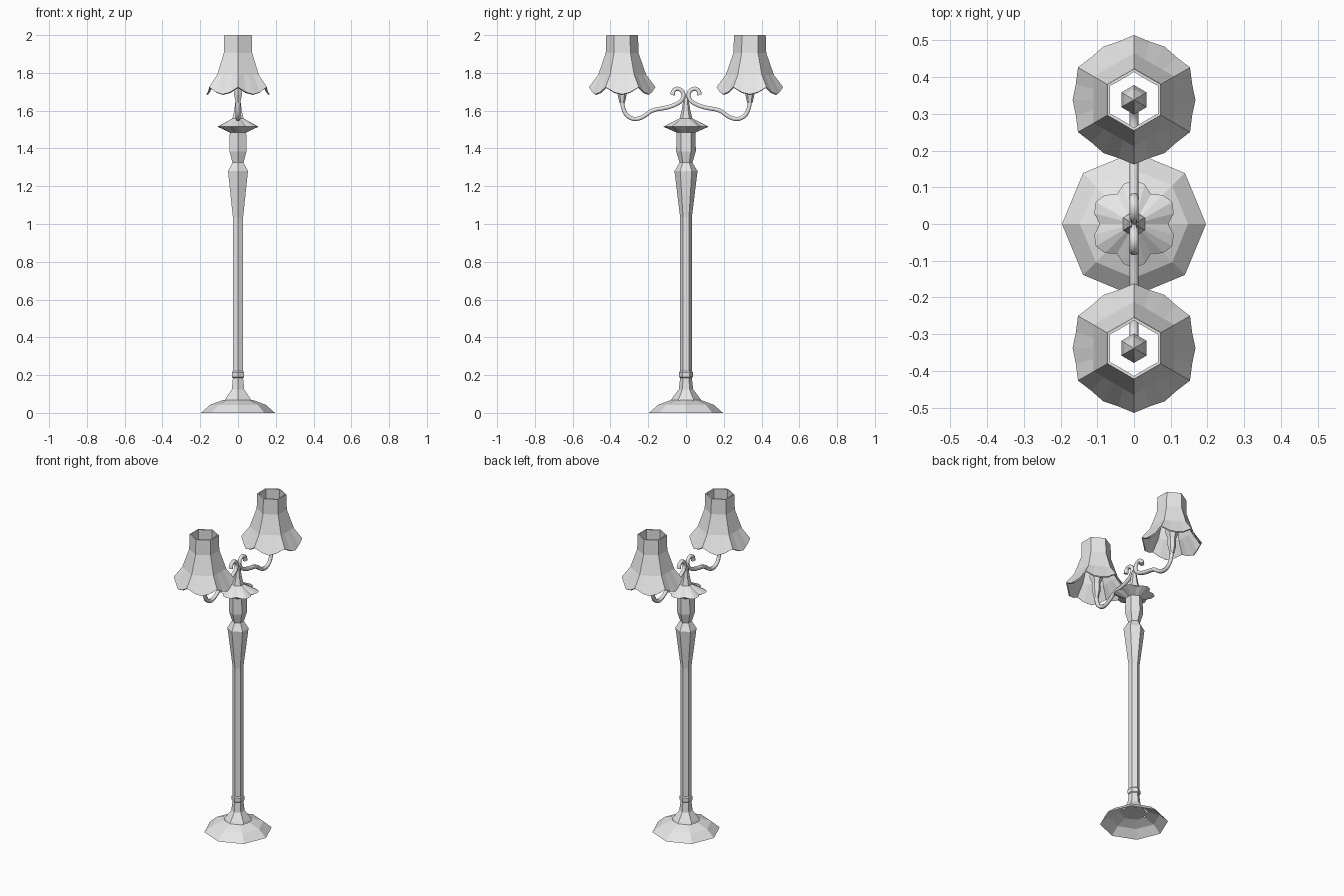
import bpy
import math
from math import radians, cos, sin

cube = bpy.data.objects.get("Cube")
if cube:
    bpy.data.objects.remove(cube, do_unlink=True)

grey = bpy.data.materials.new("plain_grey")
grey.use_nodes = True
tone = (0.8, 0.8, 0.8, 1.0)
grey.diffuse_color = tone
grey.node_tree.nodes["Principled BSDF"].inputs["Base Color"].default_value = tone


def add_mesh(name, verts, faces, y=0.0):
    mesh = bpy.data.meshes.new(name)
    mesh.from_pydata(verts, [], faces)
    mesh.materials.append(grey)
    obj = bpy.data.objects.new(name, mesh)
    obj.location.y = y
    bpy.context.collection.objects.link(obj)
    return obj


def loft(name, rings, sides, start=0.0, y=0.0, cap_low=False, cap_top=False):
    """Skin stacked rings; a ring is (radius, z) or a function of the angle."""
    verts, faces = [], []
    for ring in rings:
        for i in range(sides):
            a = start + 360 * i / sides
            r, z = ring(a) if callable(ring) else ring
            verts.append((r * cos(radians(a)), r * sin(radians(a)), z))
    for k in range(len(rings) - 1):
        for i in range(sides):
            j = (i + 1) % sides
            lo, hi = k * sides, (k + 1) * sides
            faces.append((lo + i, lo + j, hi + j, hi + i))
    if cap_low:
        faces.append(tuple(reversed(range(sides))))
    if cap_top:
        faces.append(tuple(range(len(verts) - sides, len(verts))))
    return add_mesh(name, verts, faces, y)


def from_panel(a):
    """Angle measured from the middle of the nearest of six panels."""
    return (a + 30) % 60 - 30


def hex_ring(radius, z):
    return lambda a: (radius * cos(radians(30)) / cos(radians(from_panel(a))), z)


# Octagonal dome foot, open underneath
loft("base", [(0.196, 0), (0.147, 0.043), (0.08, 0.068)], 8)

# Six-sided turned column
loft("column", [(0.082, 0.065), (0.072, 0.08), (0.038, 0.125), (0.031, 0.185),
                (0.037, 0.19), (0.037, 0.215), (0.031, 0.222), (0.031, 1.035),
                (0.061, 1.28), (0.034, 1.325), (0.052, 1.385), (0.05, 1.5)],
     6, start=30, cap_low=True, cap_top=True)


# Petal-edged drip plate below the arms
def petal_edge(a):
    c = abs(from_panel(a))
    return (0.093 if c < 1 else 0.112 if c < 16 else 0.12), 1.515


loft("petal_plate", [hex_ring(0.05, 1.484), petal_edge, hex_ring(0.035, 1.558)],
     24, cap_low=True, cap_top=True)

# Small spire between the arms
loft("spire", [(0.035, 1.555), (0.023, 1.6), (0.014, 1.66), (0.003, 1.68)],
     6, start=30, cap_top=True)


# Scalloped shade rim: ribs are raised, panel middles hang lower
def scallop(a):
    c = abs(from_panel(a))
    if c < 1:
        return 0.167, 1.687
    return (0.164, 1.698) if c < 16 else (0.176, 1.725)


arm_path = [(0.338, 1.66), (0.333, 1.615), (0.307, 1.57), (0.265, 1.556),
            (0.22, 1.572), (0.18, 1.6), (0.1, 1.617), (0.045, 1.638),
            (0.018, 1.663), (0.015, 1.693), (0.037, 1.715), (0.063, 1.709),
            (0.072, 1.683)]

for label, side in (("front", -1), ("back", 1)):
    y = 0.338 * side

    # Curled arm
    curve = bpy.data.curves.new(label + "_arm", "CURVE")
    curve.dimensions = "3D"
    curve.bevel_depth = 0.0125
    curve.bevel_resolution = 1
    curve.resolution_u = 3
    curve.use_fill_caps = True
    spline = curve.splines.new("BEZIER")
    spline.bezier_points.add(len(arm_path) - 1)
    for point, (py, pz) in zip(spline.bezier_points, arm_path):
        point.co = (0, py * side, pz)
        point.handle_left_type = point.handle_right_type = "AUTO"
    spline.bezier_points[-1].radius = 1.15
    curve.materials.append(grey)
    arm = bpy.data.objects.new(label + "_arm", curve)
    bpy.context.collection.objects.link(arm)

    # Socket and pointed bulb
    loft(label + "_socket", [(0.014, 1.64), (0.024, 1.685), (0.026, 1.73)],
         6, start=30, y=y, cap_low=True, cap_top=True)
    loft(label + "_bulb", [(0.022, 1.73), (0.04, 1.775), (0.03, 1.83), (0.002, 1.89)],
         6, start=30, y=y, cap_low=True, cap_top=True)

    # Six-panel flared shade
    shade = loft(label + "_shade",
                 [scallop, hex_ring(0.127, 1.79), hex_ring(0.087, 1.905), hex_ring(0.084, 2.0)],
                 24, y=y)
    wall = shade.modifiers.new("wall", "SOLIDIFY")
    wall.thickness = 0.008
    wall.offset = -1
